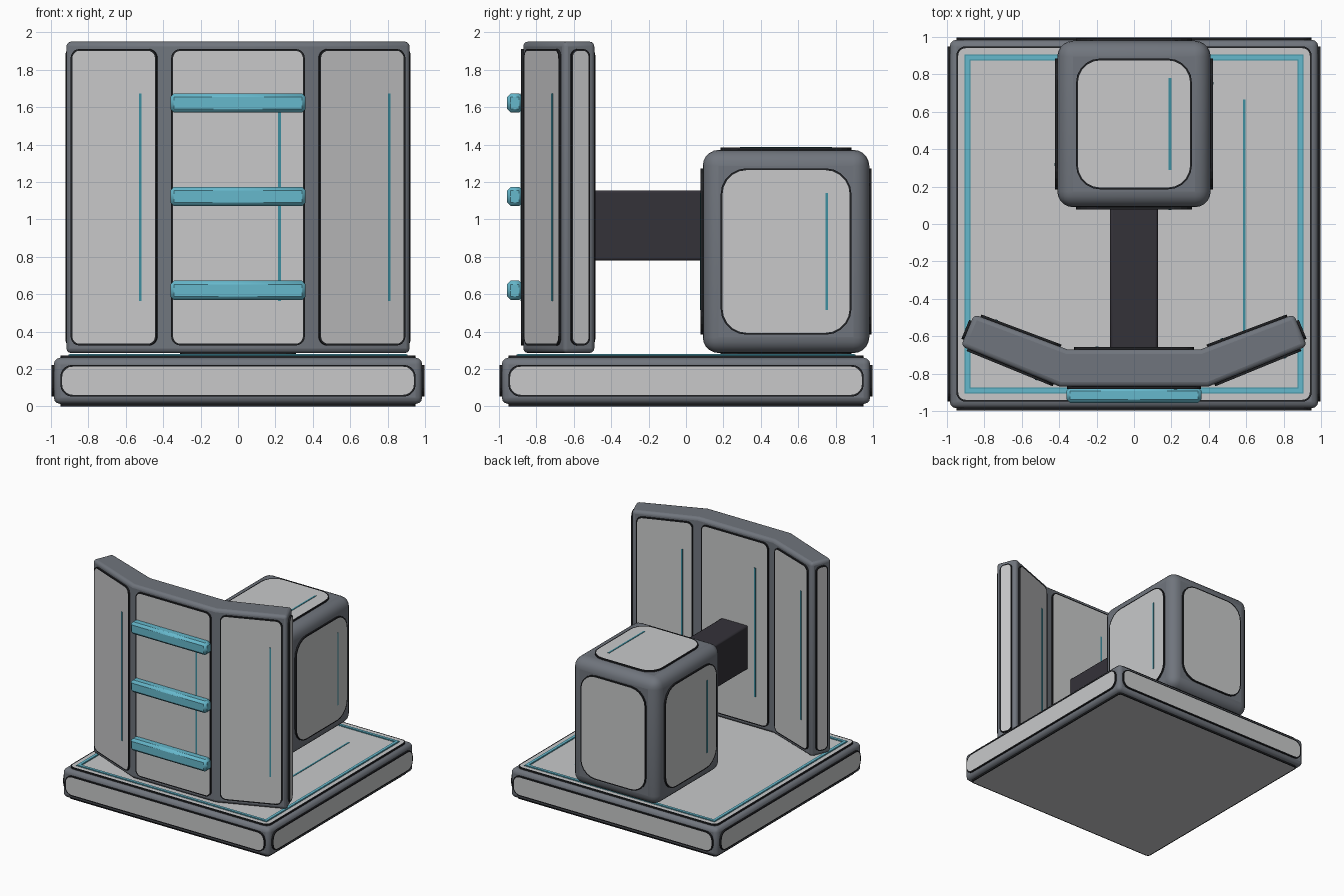
import bpy, bmesh, math
from mathutils import Vector, Matrix

if "Cube" in bpy.data.objects:
    bpy.data.objects.remove(bpy.data.objects["Cube"])


def srgb(r, g, b):
    return [((c / 255 + 0.055) / 1.055) ** 2.4 if c > 10 else c / 3294 for c in (r, g, b)] + [1.0]


def material(name, *rgb):
    m = bpy.data.materials.new(name)
    m.diffuse_color = srgb(*rgb)
    m.use_nodes = True
    m.node_tree.nodes["Principled BSDF"].inputs["Base Color"].default_value = m.diffuse_color
    return m


FRAME = material("slate_frame", 112, 117, 125)
PANEL = material("light_panel", 200, 201, 202)
TRIM = material("black_trim", 32, 33, 36)
ARM = material("dark_arm", 52, 50, 57)
TEAL = material("teal_glow", 102, 184, 204)
DEEP = material("deep_teal", 62, 143, 160)


def finish(name, bm, mats, bevel=0.0, segments=3):
    bmesh.ops.recalc_face_normals(bm, faces=bm.faces)
    mesh = bpy.data.meshes.new(name)
    bm.to_mesh(mesh)
    bm.free()
    ob = bpy.data.objects.new(name, mesh)
    bpy.context.collection.objects.link(ob)
    for m in mats:
        mesh.materials.append(m)
    if bevel:
        mod = ob.modifiers.new("bevel", 'BEVEL')
        mod.width, mod.segments = bevel, segments
        mod.limit_method, mod.angle_limit = 'ANGLE', math.radians(40)
        bpy.context.view_layer.objects.active = ob
        ob.select_set(True)
        bpy.ops.object.shade_smooth_by_angle(angle=math.radians(35))
        ob.select_set(False)
    return ob


def box(name, lo, hi, mat, bevel=0.0, segments=3, matrix=None):
    bm = bmesh.new()
    bmesh.ops.create_cube(bm, size=1)
    lo, hi = Vector(lo), Vector(hi)
    for v in bm.verts:
        v.co = Vector([(a + b) / 2 + c * (b - a) for a, b, c in zip(lo, hi, v.co)])
    if matrix:
        bm.transform(matrix)
    return finish(name, bm, [mat], bevel, segments)


def panel(name, centre, normal, w, h, r, line=True, proud=0.013, up=(0, 0, 1)):
    """Rounded plate with black rim, light face and an optional glowing line on its right."""
    n, u = Vector(normal).normalized(), Vector(up)
    right = u.cross(n)
    mtx = Matrix((right, u, n)).transposed().to_4x4()
    mtx.translation = Vector(centre)
    bm = bmesh.new()
    verts = []
    for k, (sx, sy) in enumerate(((1, 1), (-1, 1), (-1, -1), (1, -1))):
        for i in range(6):
            a = math.pi / 2 * (k + i / 5)
            verts.append(bm.verts.new((sx * (w / 2 - r) + r * math.cos(a),
                                       sy * (h / 2 - r) + r * math.sin(a), -0.003)))
    face = bm.faces.new(verts)
    ext = bmesh.ops.extrude_face_region(bm, geom=[face])['geom']
    cap = [g for g in ext if isinstance(g, bmesh.types.BMFace)][0]
    for v in cap.verts:
        v.co.z = proud
    bmesh.ops.inset_region(bm, faces=[cap], thickness=0.01)
    cap.material_index = 1
    bm.transform(mtx)
    finish(name, bm, [TRIM, PANEL])
    if line:
        x, l = 0.31 * w, 0.35 * h
        box(name + "_line", (x - 0.007, -l, proud - 0.002), (x + 0.007, l, proud + 0.003),
            DEEP, matrix=mtx)


SIDES = {"front": (0, -1), "right": (1, 0), "back": (0, 1), "left": (-1, 0)}

# Base slab with panels on all faces
box("base_frame", (-0.985, -0.985, 0.013), (0.985, 0.985, 0.26), FRAME, 0.035)
for side, (nx, ny) in SIDES.items():
    panel("base_panel_" + side, (nx * 0.985, ny * 0.985, 0.137), (nx, ny, 0),
          1.9, 0.17, 0.065, line=False)
panel("base_panel_top", (0, 0, 0.26), (0, 0, 1), 1.9, 1.9, 0.05, up=(0, 1, 0))
panel("base_panel_bottom", (0, 0, 0.013), (0, 0, -1), 1.9, 1.9, 0.03, line=False, up=(0, 1, 0))

# Glowing square border on the base
for nx, ny in SIDES.values():
    turn = Matrix.Rotation(math.atan2(ny, nx), 4, 'Z')
    box("floor_border_edge", (0.873, -0.907, 0.27), (0.907, 0.907, 0.276), DEEP, matrix=turn)
    box("floor_border", (0.879, -0.901, 0.272), (0.901, 0.901, 0.279), TEAL, matrix=turn)

# Seat block
C, H = Vector((0, 0.535, 0.828)), Vector((0.41, 0.445, 0.543))
box("seat_block", C - H, C + H, FRAME, 0.085, 5)
for side, (nx, ny) in SIDES.items():
    panel("seat_panel_" + side, C + Vector((nx * H.x, ny * H.y, 0)), (nx, ny, 0),
          0.70 if nx else 0.62, 0.89, 0.14, line=side != "back")
for side, s in (("top", 1), ("bottom", -1)):
    panel("seat_panel_" + side, C + Vector((0, 0, s * H.z)), (0, 0, s), 0.62, 0.70, 0.13,
          line=s > 0, up=(0, 1, 0))

# Connecting arm
box("arm", (-0.127, -0.68, 0.78), (0.127, 0.12, 1.155), ARM, 0.012, 2)

# Folded screen: outline extruded upward
half = [(0.395, -0.87), (0.925, -0.653), (0.855, -0.483), (0.357, -0.67)]
outline = half + [(-x, y) for x, y in reversed(half)]
bm = bmesh.new()
face = bm.faces.new([bm.verts.new((x, y, 0.285)) for x, y in outline])
ext = bmesh.ops.extrude_face_region(bm, geom=[face])['geom']
bmesh.ops.translate(bm, vec=(0, 0, 1.665), verts=[g for g in ext if isinstance(g, bmesh.types.BMVert)])
finish("screen_frame", bm, [FRAME], 0.025)

# Screen panels: one for each upright face of the outline
names = ["right_front", "right_end", "right_back", "middle_back",
         "left_back", "left_end", "left_front", "middle_front"]
for i, name in enumerate(names):
    a, b = Vector(outline[i]), Vector(outline[(i + 1) % 8])
    d, m = b - a, (a + b) / 2
    end = name.endswith("end")
    panel("screen_panel_" + name, (m.x, m.y, 1.118), (d.y, -d.x, 0),
          d.length - 0.075, 1.585, 0.04 if end else 0.05, line=not end)

# Ladder rungs
for z in (0.62, 1.122, 1.622):
    box("rung", (-0.362, -0.957, z - 0.052), (0.362, -0.872, z + 0.052), TEAL, 0.02, 1)
